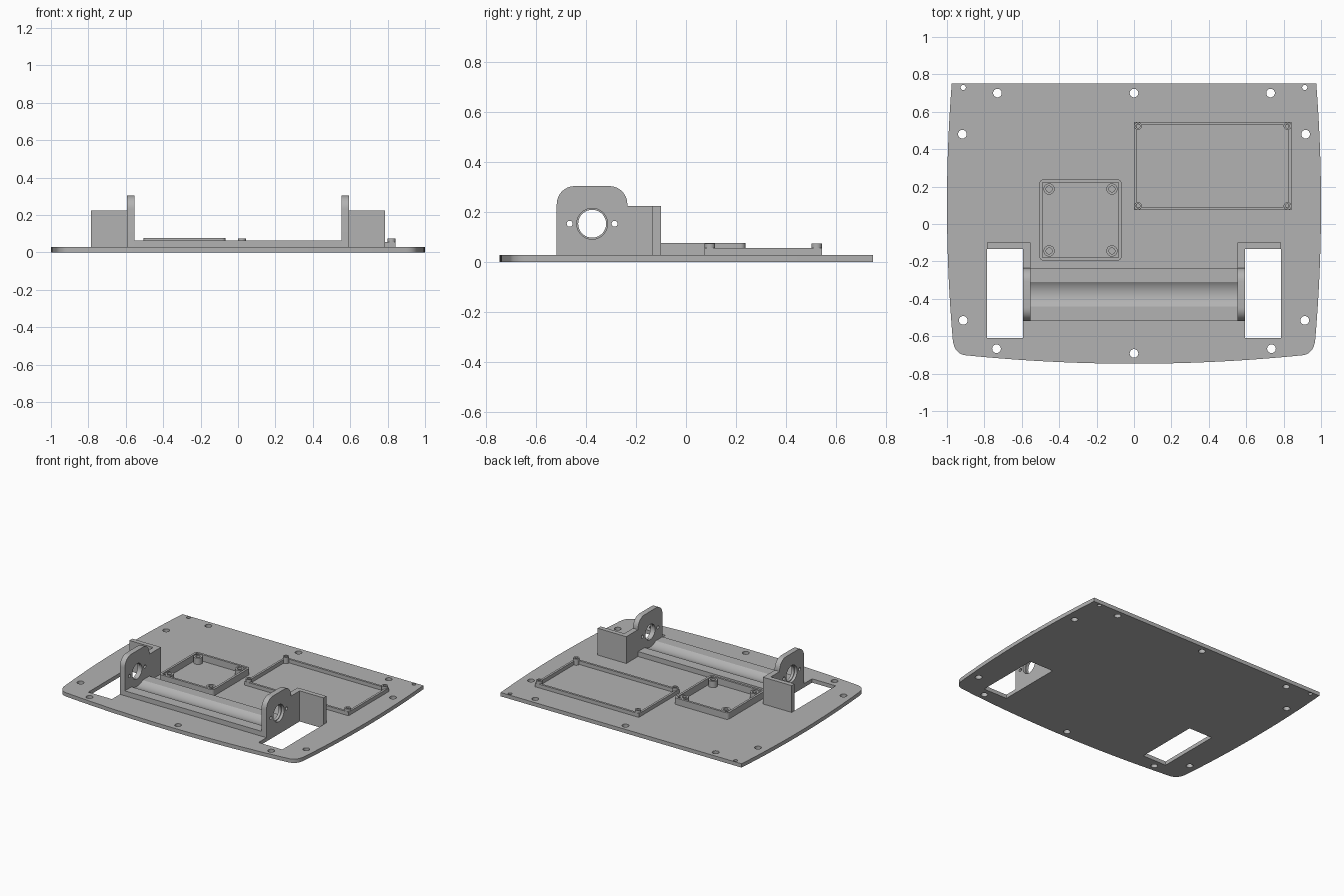
import bpy, bmesh, math
from mathutils import Vector

cube = bpy.data.objects.get("Cube")
if cube:
    bpy.data.objects.remove(cube, do_unlink=True)

grey = bpy.data.materials.new("plain grey")
grey.use_nodes = True
grey.diffuse_color = (0.45, 0.45, 0.45, 1)
grey.node_tree.nodes["Principled BSDF"].inputs["Base Color"].default_value = grey.diffuse_color


def arc(cx, cy, r, start, end, n=8):
    angles = [math.radians(start + (end - start) * i / n) for i in range(n + 1)]
    return [(cx + r * math.cos(a), cy + r * math.sin(a)) for a in angles]


def circle(cx, cy, r, n=32):
    return arc(cx, cy, r, 0, 360, n)[:-1]


def rect(x0, y0, x1, y1, r=0):
    if not r:
        return [(x0, y0), (x1, y0), (x1, y1), (x0, y1)]
    return (arc(x0 + r, y0 + r, r, 180, 270) + arc(x1 - r, y0 + r, r, 270, 360)
            + arc(x1 - r, y1 - r, r, 0, 90) + arc(x0 + r, y1 - r, r, 90, 180))


def prism(name, loops, lo, hi, axis="z"):
    """Extrude an outline with holes along an axis (x profiles are given as y, z)."""
    bm = bmesh.new()
    caps = {lo: [], hi: []}
    for loop in loops:
        rings = []
        for w in (lo, hi):
            ring = [bm.verts.new((u, v, w) if axis == "z" else (w, u, v)) for u, v in loop]
            caps[w] += [bm.edges.new((ring[i - 1], ring[i])) for i in range(len(ring))]
            rings.append(ring)
        a, b = rings
        for i in range(len(a)):
            bm.faces.new((a[i - 1], a[i], b[i], b[i - 1]))
    normal = Vector((0, 0, 1)) if axis == "z" else Vector((1, 0, 0))
    for edges in caps.values():
        bmesh.ops.triangle_fill(bm, use_beauty=True, edges=edges, normal=normal)
    bmesh.ops.recalc_face_normals(bm, faces=bm.faces)
    mesh = bpy.data.meshes.new(name)
    bm.to_mesh(mesh)
    bm.free()
    mesh.materials.append(grey)
    mesh.shade_smooth()
    mesh.set_sharp_from_angle(angle=math.radians(30))
    obj = bpy.data.objects.new(name, mesh)
    bpy.context.collection.objects.link(obj)
    return obj


TOP = 0.028                      # top of the base plate
IN, OUT, END = 0.553, 0.593, 0.785   # bracket wall and opening positions in x

# Base plate: bowed sides and front, rounded front corners
half = []
for i in range(17):
    x = 0.9 * i / 16
    half.append((x, -0.747 + 0.045 * (x / 0.9) ** 2))
p0, p1, p2 = Vector(half[-1]), Vector((0.96, -0.695)), Vector((0.969, -0.62))
for i in range(1, 8):
    t = i / 8
    half.append(tuple(p0 * (1 - t) ** 2 + p1 * 2 * t * (1 - t) + p2 * t * t))
for i in range(17):
    y = -0.62 + 1.37 * i / 16
    half.append((1 - 0.06 * (y - 0.1) ** 2, y))
outline = half + [(-x, y) for x, y in reversed(half[1:])]

# Screw holes and the two wheel openings
holes = [circle(0, 0.7, 0.023), circle(0, -0.692, 0.023)]
for s in (-1, 1):
    for x, y in ((0.73, 0.7), (0.918, 0.48), (0.913, -0.515), (0.735, -0.667)):
        holes.append(circle(s * x, y, 0.023))
    holes.append(circle(s * 0.913, 0.73, 0.014))
    holes.append(rect(s * OUT, -0.61, s * END, -0.134))
prism("base_plate", [outline] + holes, 0, TOP)

# Motor brackets and the guard walls behind the openings
AY, AZ = -0.376, 0.153           # shaft axis
bracket = ([(-0.518, TOP), (-0.235, TOP)] + arc(-0.307, 0.232, 0.072, 0, 90)
           + arc(-0.446, 0.232, 0.072, 90, 180))
screws = [circle(AY + d, AZ, 0.012, 16) for d in (-0.09, 0.09)]
guard = [(IN, -0.1), (END, -0.1), (END, -0.134), (OUT, -0.134), (OUT, -0.235), (IN, -0.235)]
for s, side in ((-1, "right"), (1, "left")):
    prism(side + "_bracket", [bracket, circle(AY, AZ, 0.062)] + screws,
          s * IN, s * OUT, "x")
    prism(side + "_bearing_lip", [circle(AY, AZ, 0.062), circle(AY, AZ, 0.056)],
          s * IN, s * (IN + 0.02), "x")
    prism(side + "_guard_wall", [[(s * x, y) for x, y in guard]], TOP, 0.224)

# Cradle between the brackets, with a round trough
cradle = ([(-0.518, TOP), (-0.518, 0.064)] + arc(AY, AZ, 0.11, 234, 306, 16)
          + [(-0.235, 0.064), (-0.235, TOP)])
prism("cradle", [cradle], -IN, IN, "x")


def tray(name, x0, y0, x1, y1, wall, radius, height, inset, post_r, hole_r):
    """Rim with a hollow screw post near each corner."""
    prism(name + "_rim", [rect(x0, y0, x1, y1, radius),
                          rect(x0 + wall, y0 + wall, x1 - wall, y1 - wall)], TOP, height)
    for x in (x0 + inset, x1 - inset):
        for y in (y0 + inset, y1 - inset):
            prism(name + "_post", [circle(x, y, post_r, 24), circle(x, y, hole_r, 24)],
                  TOP, 0.074)


# Circuit board trays
tray("small_tray", -0.505, -0.195, -0.067, 0.238, 0.016, 0.02, 0.076, 0.051, 0.03, 0.016)
tray("large_tray", 0.0, 0.075, 0.842, 0.545, 0.016, 0, 0.055, 0.021, 0.021, 0.011)
